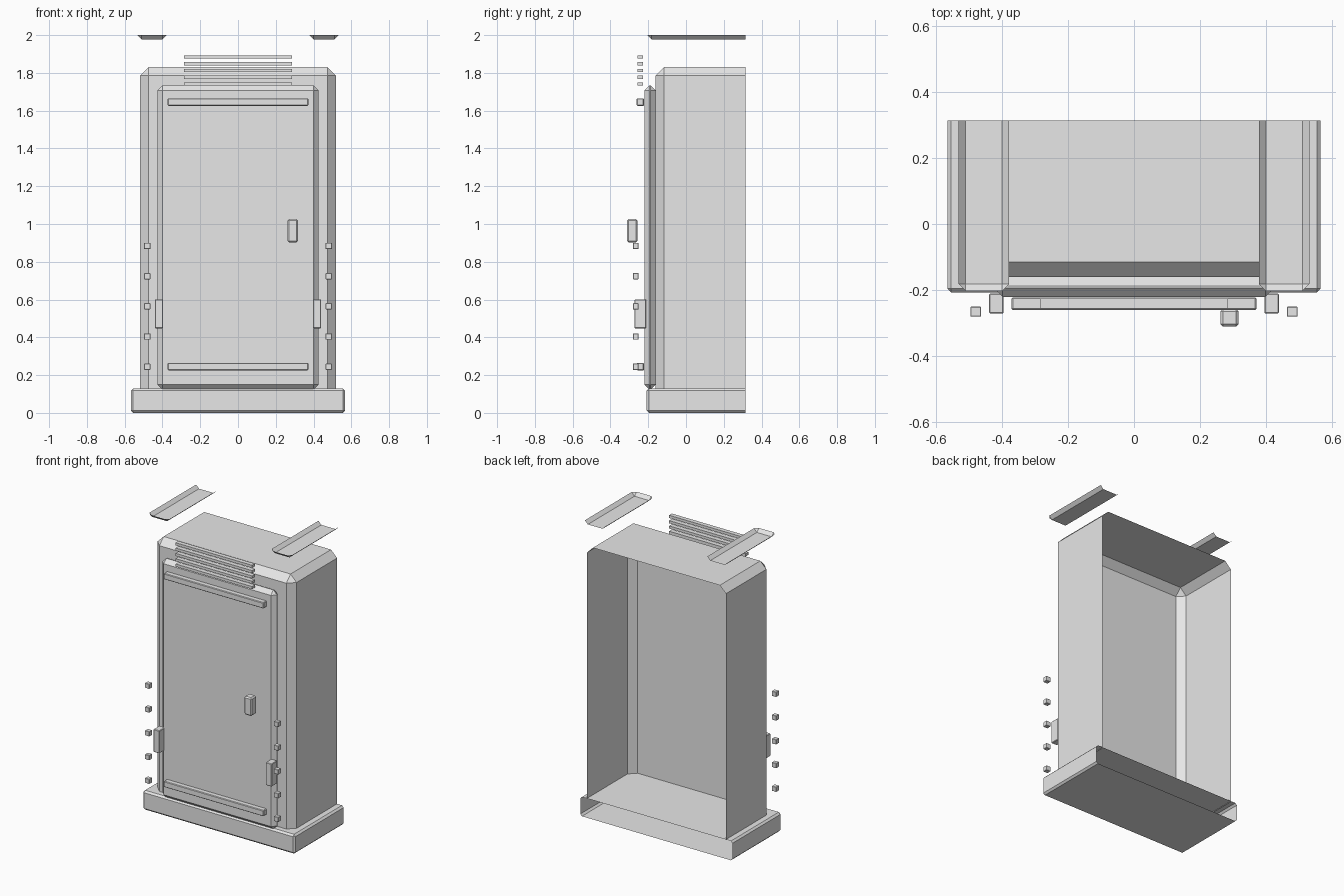
import bpy, bmesh
from mathutils import Vector

if "Cube" in bpy.data.objects:
    bpy.data.objects.remove(bpy.data.objects["Cube"])

grey = bpy.data.materials.new("painted_metal_grey")
grey.diffuse_color = (0.8, 0.8, 0.8, 1)
grey.use_nodes = True
grey.node_tree.nodes["Principled BSDF"].inputs["Base Color"].default_value = grey.diffuse_color

BACK = 0.315  # open rear plane


def box(name, x, y, z, bevel=0.0, cuts=()):
    """Chamfered box from (min, max) ranges; cuts = (point, normal) planes that remove a side and leave it open."""
    bm = bmesh.new()
    bmesh.ops.create_cube(bm, size=1)
    for v in bm.verts:
        v.co = Vector([(r[0] + r[1]) / 2 + c * (r[1] - r[0]) for r, c in zip((x, y, z), v.co)])
    if bevel:
        bmesh.ops.bevel(bm, geom=bm.edges[:], offset=bevel, segments=1, profile=0.5, affect='EDGES')
    for point, normal in cuts:
        bmesh.ops.bisect_plane(bm, geom=bm.verts[:] + bm.edges[:] + bm.faces[:],
                               plane_co=point, plane_no=normal, clear_outer=True)
    mesh = bpy.data.meshes.new(name)
    bm.to_mesh(mesh)
    bm.free()
    mesh.materials.append(grey)
    obj = bpy.data.objects.new(name, mesh)
    bpy.context.collection.objects.link(obj)
    return obj


rear_cut = ((0, BACK, 0), (0, 1, 0))

# Hollow cabinet shell and plinth, both open at the rear
box("cabinet_shell", (-0.518, 0.518), (-0.161, 0.6), (0.0, 1.831), 0.045,
    [rear_cut, ((0, 0, 0.125), (0, 0, -1))])
box("plinth", (-0.567, 0.567), (-0.208, 0.6), (0.0, 0.13), 0.012, [rear_cut])

# Door with its latch and two horizontal ribs
box("door", (-0.426, 0.426), (-0.221, -0.1615), (0.123, 1.734), 0.027)
box("latch", (0.262, 0.318), (-0.312, -0.257), (0.903, 1.026), 0.008)
for i, z in enumerate((0.245, 1.645)):
    box(f"door_rib_{i}", (-0.372, 0.372), (-0.261, -0.223), (z - 0.02, z + 0.02), 0.004)

# Vent slats above the door
for i in range(5):
    z = 1.741 + i * 0.0358
    box(f"vent_slat_{i}", (-0.285, 0.285), (-0.257, -0.227), (z - 0.009, z + 0.009))

# Mirrored side parts: hinges, bolts and the shallow roof trays
for side, s in (("left", -1), ("right", 1)):
    def span(a, b):
        return tuple(sorted((s * a, s * b)))

    box(f"hinge_{side}", span(0.396, 0.44), (-0.272, -0.211), (0.448, 0.601), 0.003)
    for i in range(5):
        z = 0.244 + i * 0.16
        box(f"bolt_{side}_{i}", span(0.464, 0.497), (-0.281, -0.251), (z - 0.0165, z + 0.0165), 0.002)
    box(f"roof_tray_{side}", span(0.379, 0.533), (-0.204, 0.6), (1.978, 2.2), 0.022,
        [rear_cut, ((0, 0, 2.0), (0, 0, 1))])
